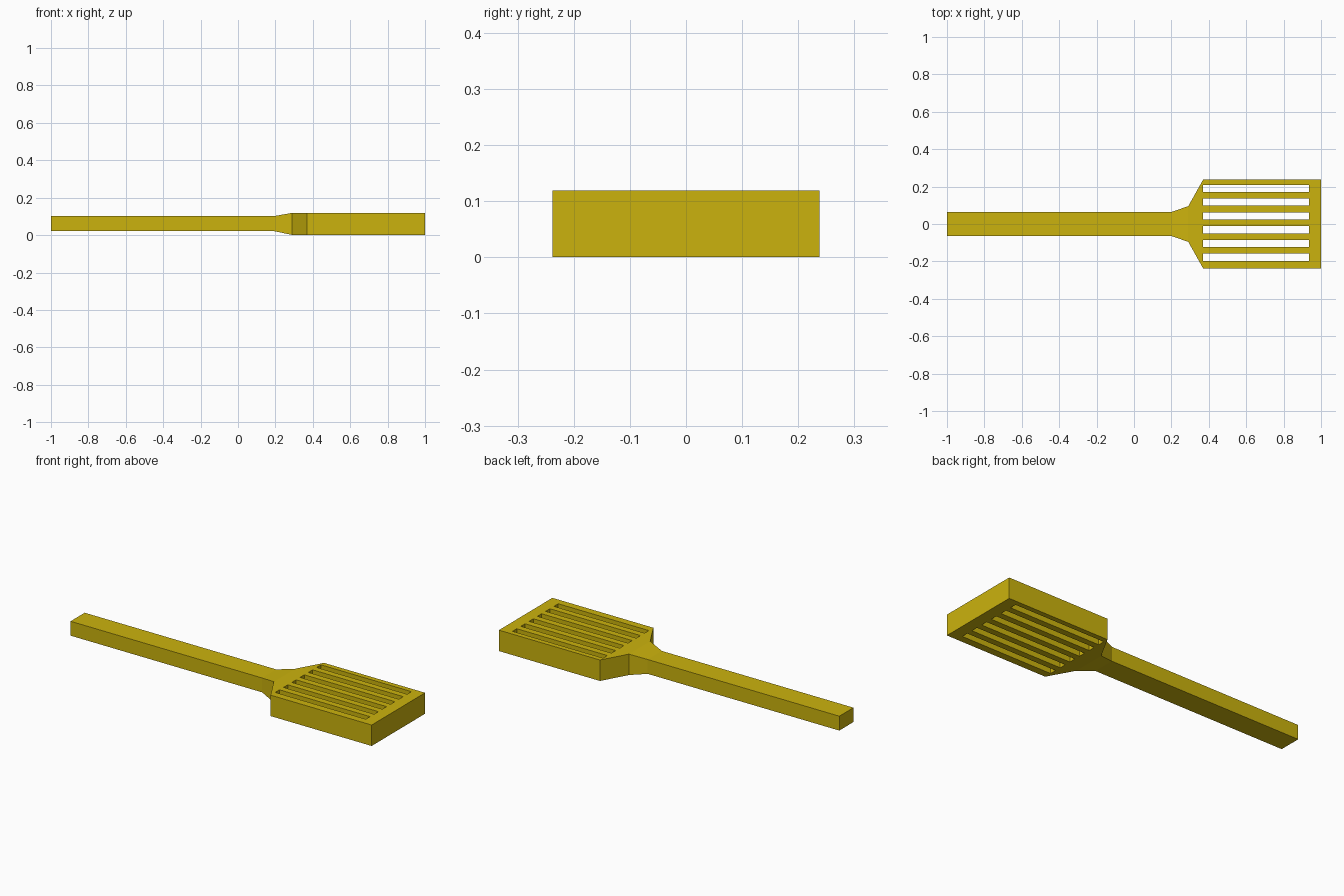
import bpy, bmesh

if "Cube" in bpy.data.objects:
    bpy.data.objects.remove(bpy.data.objects["Cube"])

Z0, Z1 = 0.001, 0.119          # head thickness
H0, H1 = 0.021, 0.102          # handle thickness
NECK_X, HEAD_X, SLOT_X = 0.29, 0.37, 0.935

bm = bmesh.new()
verts = {}


def plan_face(points):
    """Add a flat outline at the underside, sharing repeated corners."""
    corners = []
    for x, y in points:
        key = (round(x, 4), round(y, 4))
        if key not in verts:
            verts[key] = bm.verts.new((x, y, Z0))
        corners.append(verts[key])
    bm.faces.new(corners)


# handle and the first flare
stations = [(-1.0, 0.063), (0.195, 0.063), (NECK_X, 0.095)]
for (xa, ya), (xb, yb) in zip(stations, stations[1:]):
    plan_face([(xa, -ya), (xb, -yb), (xb, yb), (xa, ya)])

# head rows: solid bars alternate with six open slots
rows = [-0.238]
for i in range(6):
    c = -0.178 + i * 0.0737
    rows += [c - 0.019, c + 0.019]
rows.append(0.238)

# shoulder
plan_face([(NECK_X, -0.095)] + [(HEAD_X, y) for y in rows] + [(NECK_X, 0.095)])

# bars and end strip
for i, (ya, yb) in enumerate(zip(rows, rows[1:])):
    if i % 2 == 0:
        plan_face([(HEAD_X, ya), (SLOT_X, ya), (SLOT_X, yb), (HEAD_X, yb)])
    plan_face([(SLOT_X, ya), (1.0, ya), (1.0, yb), (SLOT_X, yb)])

# thickness, with the handle thinner than the head
ext = bmesh.ops.extrude_face_region(bm, geom=bm.faces[:], use_keep_orig=True)
top = [g for g in ext["geom"] if isinstance(g, bmesh.types.BMVert)]
bmesh.ops.translate(bm, verts=top, vec=(0, 0, Z1 - Z0))
for v in bm.verts:
    if v.co.x < 0.2:
        v.co.z = H1 if v.co.z > 0.06 else H0
bmesh.ops.recalc_face_normals(bm, faces=bm.faces[:])

mesh = bpy.data.meshes.new("slotted_spatula")
bm.to_mesh(mesh)
bm.free()
spatula = bpy.data.objects.new("slotted_spatula", mesh)
bpy.context.collection.objects.link(spatula)

mat = bpy.data.materials.new("mustard_yellow")
mat.diffuse_color = (0.6, 0.45, 0.004, 1)
mat.use_nodes = True
mat.node_tree.nodes["Principled BSDF"].inputs["Base Color"].default_value = mat.diffuse_color
mesh.materials.append(mat)
